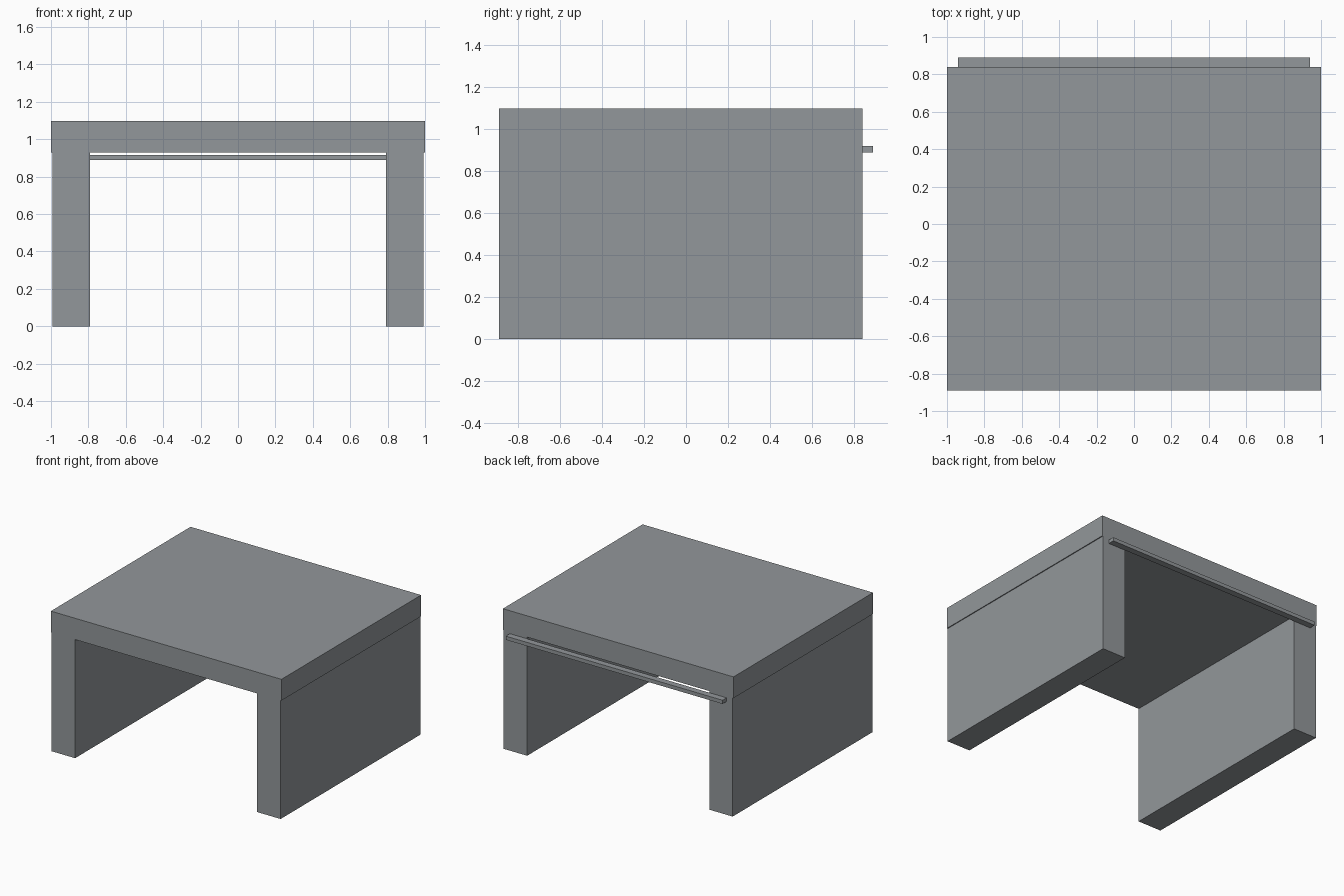
import bpy
import bmesh
from mathutils import Vector

cube = bpy.data.objects.get("Cube")
if cube:
    bpy.data.objects.remove(cube, do_unlink=True)

# Single grey finish
grey = bpy.data.materials.new("cool grey")
grey.use_nodes = True
colour = (0.29, 0.31, 0.325, 1)
grey.diffuse_color = colour
grey.node_tree.nodes["Principled BSDF"].inputs["Base Color"].default_value = colour


def box(name, low, high):
    """Flat-sided box between two opposite corners."""
    low, high = Vector(low), Vector(high)
    mesh = bpy.data.meshes.new(name)
    bm = bmesh.new()
    bmesh.ops.create_cube(bm, size=1)
    bmesh.ops.scale(bm, vec=high - low, verts=bm.verts)
    bm.to_mesh(mesh)
    bm.free()
    mesh.materials.append(grey)
    obj = bpy.data.objects.new(name, mesh)
    obj.location = (low + high) / 2
    bpy.context.collection.objects.link(obj)
    return obj


FRONT, BACK, REAR = -0.89, 0.84, 0.89
UNDERSIDE, TOP = 0.93, 1.097
INNER, OUTER = 0.79, 0.993

# Thick top slab
box("top_slab", (-1, FRONT, UNDERSIDE), (1, BACK, TOP))

# Side walls, set in slightly from the slab's edges
box("left_wall", (INNER, FRONT, 0), (OUTER, BACK, UNDERSIDE))
box("right_wall", (-OUTER, FRONT, 0), (-INNER, BACK, UNDERSIDE))

# Thin rail across the back
box("back_rail", (-0.94, BACK, 0.888), (0.94, REAR, 0.917))
